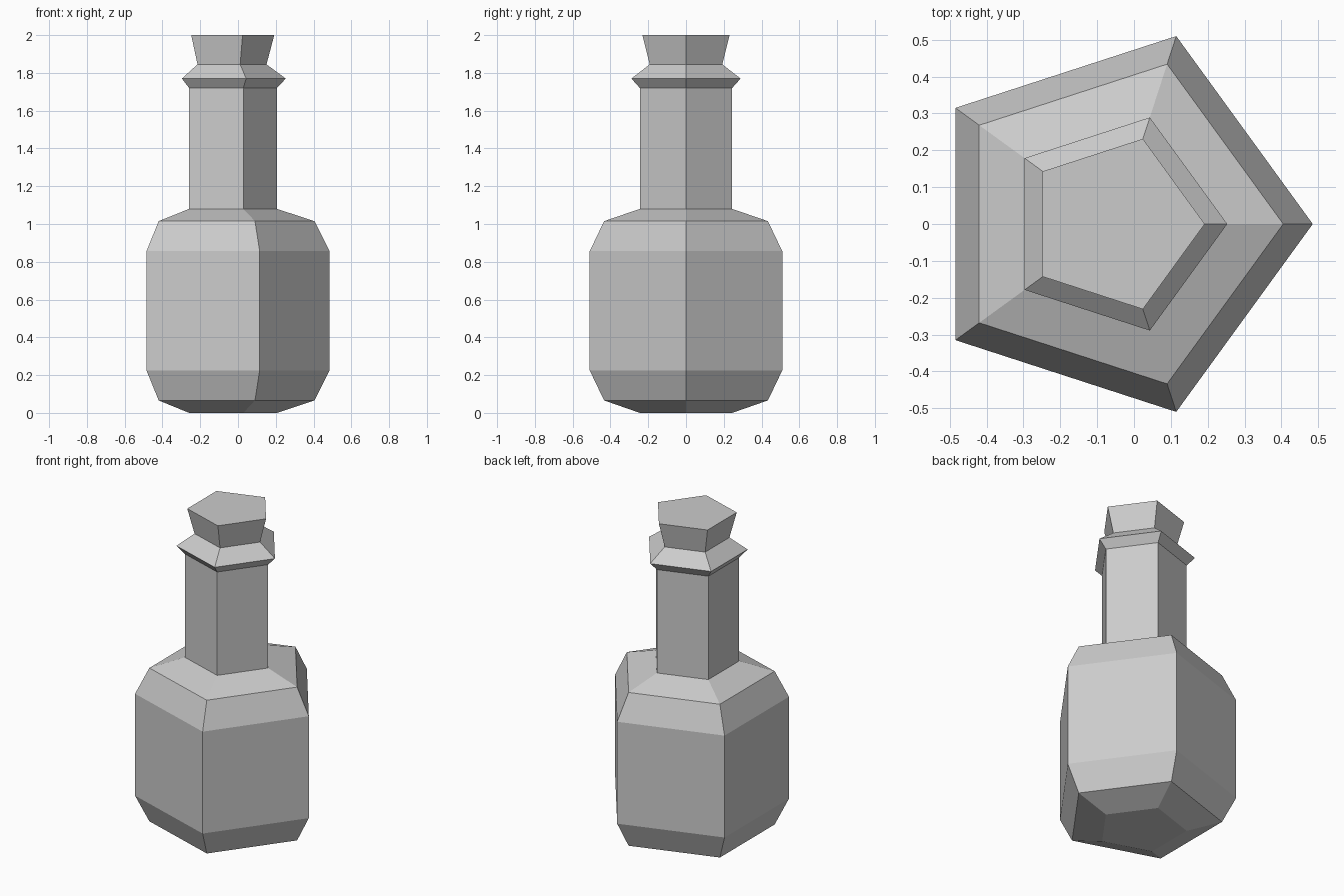
import bpy, bmesh
from math import cos, sin, tau

if "Cube" in bpy.data.objects:
    bpy.data.objects.remove(bpy.data.objects["Cube"])

SIDES = 5
# a pentagon reaches further in +x than -x, so shift it to centre its bounds
CENTRE_X = -0.051


def lathe(name, profile, cap_bottom=False, cap_top=False):
    """Five-sided lathe of (radius, z) points, with flat faces."""
    bm = bmesh.new()
    rings = [[bm.verts.new((CENTRE_X + r * cos(tau * i / SIDES), r * sin(tau * i / SIDES), z))
              for i in range(SIDES)] for r, z in profile]
    for low, high in zip(rings, rings[1:]):
        for i in range(SIDES):
            j = (i + 1) % SIDES
            bm.faces.new((low[i], low[j], high[j], high[i]))
    if cap_bottom:
        bm.faces.new(rings[0][::-1])
    if cap_top:
        bm.faces.new(rings[-1])
    mesh = bpy.data.meshes.new(name)
    bm.to_mesh(mesh)
    bm.free()
    obj = bpy.data.objects.new(name, mesh)
    bpy.context.collection.objects.link(obj)
    return obj


# Bottle: chamfered body, straight neck, flared collar closing in on the stopper
lathe("bottle", [(0.257, 0.0), (0.456, 0.066), (0.536, 0.225), (0.536, 0.856),
                 (0.456, 1.015), (0.257, 1.08), (0.257, 1.72),
                 (0.304, 1.77), (0.202, 1.845)], cap_bottom=True)

# Stopper: tapered plug, wider at the top
lathe("stopper", [(0.202, 1.845), (0.243, 2.0)], cap_top=True)
